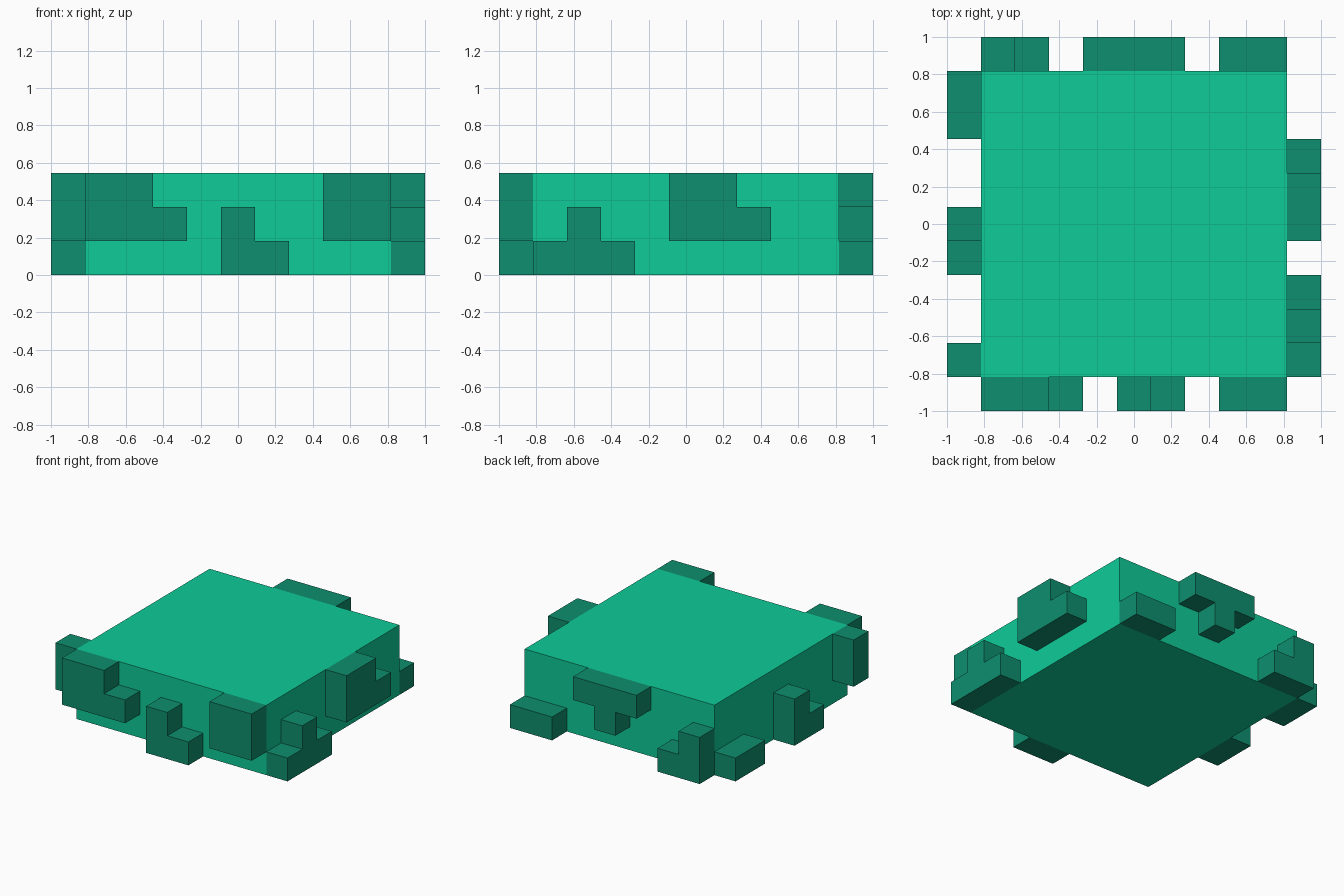
import bpy, bmesh
from mathutils import Vector

if "Cube" in bpy.data.objects:
    bpy.data.objects.remove(bpy.data.objects["Cube"])

U = 2 / 11          # one grid block
HALF = 4.5          # half the slab width, in blocks


def material(name, rgb):
    m = bpy.data.materials.new(name)
    m.diffuse_color = (*rgb, 1)
    m.use_nodes = True
    m.node_tree.nodes["Principled BSDF"].inputs["Base Color"].default_value = m.diffuse_color
    return m


bright = material("bright green", (0.0044, 0.597, 0.314))
dark = material("dark green", (0.0044, 0.275, 0.156))


def prism(name, outline, origin, along, out, depth, mat):
    """Extrude an outline of (position along the side, height), in blocks."""
    bm = bmesh.new()
    pts = [(origin + along * a + Vector((0, 0, z))) * U for a, z in outline]
    face = bm.faces.new([bm.verts.new(p) for p in pts])
    ext = bmesh.ops.extrude_face_region(bm, geom=[face], use_keep_orig=True)
    verts = [g for g in ext["geom"] if isinstance(g, bmesh.types.BMVert)]
    bmesh.ops.translate(bm, verts=verts, vec=out * depth * U)
    bmesh.ops.recalc_face_normals(bm, faces=bm.faces)
    mesh = bpy.data.meshes.new(name)
    bm.to_mesh(mesh)
    bm.free()
    mesh.materials.append(mat)
    ob = bpy.data.objects.new(name, mesh)
    bpy.context.collection.objects.link(ob)
    return ob


def rect(a0, a1, z0, z1):
    return [(a0, z0), (a1, z0), (a1, z1), (a0, z1)]


X, Y = Vector((1, 0, 0)), Vector((0, 1, 0))

# Main slab
prism("slab", rect(-HALF, HALF, 0, 3), Y * -HALF, X, Y, 2 * HALF, bright)

# Block shapes on each side: along axis, outward direction, outlines
sides = {
    "front": (X, -Y, {
        "step_block": [(-4.5, 1), (-1.5, 1), (-1.5, 2), (-2.5, 2), (-2.5, 3), (-4.5, 3)],
        "corner_block": [(-.5, 0), (1.5, 0), (1.5, 1), (.5, 1), (.5, 2), (-.5, 2)],
        "square_block": rect(2.5, 4.5, 1, 3)}),
    "right": (Y, X, {
        "tee_block": [(-4.5, 0), (-1.5, 0), (-1.5, 1), (-2.5, 1),
                      (-2.5, 2), (-3.5, 2), (-3.5, 1), (-4.5, 1)],
        "step_block": [(-.5, 1), (2.5, 1), (2.5, 2), (1.5, 2), (1.5, 3), (-.5, 3)]}),
    "back": (X, Y, {
        "bar_block": rect(2.5, 4.5, 0, 1),
        "tee_block": [(-1.5, 3), (-1.5, 2), (-.5, 2), (-.5, 1),
                      (.5, 1), (.5, 2), (1.5, 2), (1.5, 3)],
        "corner_block": [(-4.5, 0), (-2.5, 0), (-2.5, 1), (-3.5, 1), (-3.5, 2), (-4.5, 2)]}),
    "left": (Y, -X, {
        "bar_block": rect(2.5, 4.5, 0, 1),
        "corner_block": [(-1.5, 0), (.5, 0), (.5, 2), (-.5, 2), (-.5, 1), (-1.5, 1)],
        "upright_block": rect(-4.5, -3.5, 1, 3)}),
}
for side, (along, out, blocks) in sides.items():
    for name, outline in blocks.items():
        prism(f"{side}_{name}", outline, out * HALF, along, out, 1, dark)
